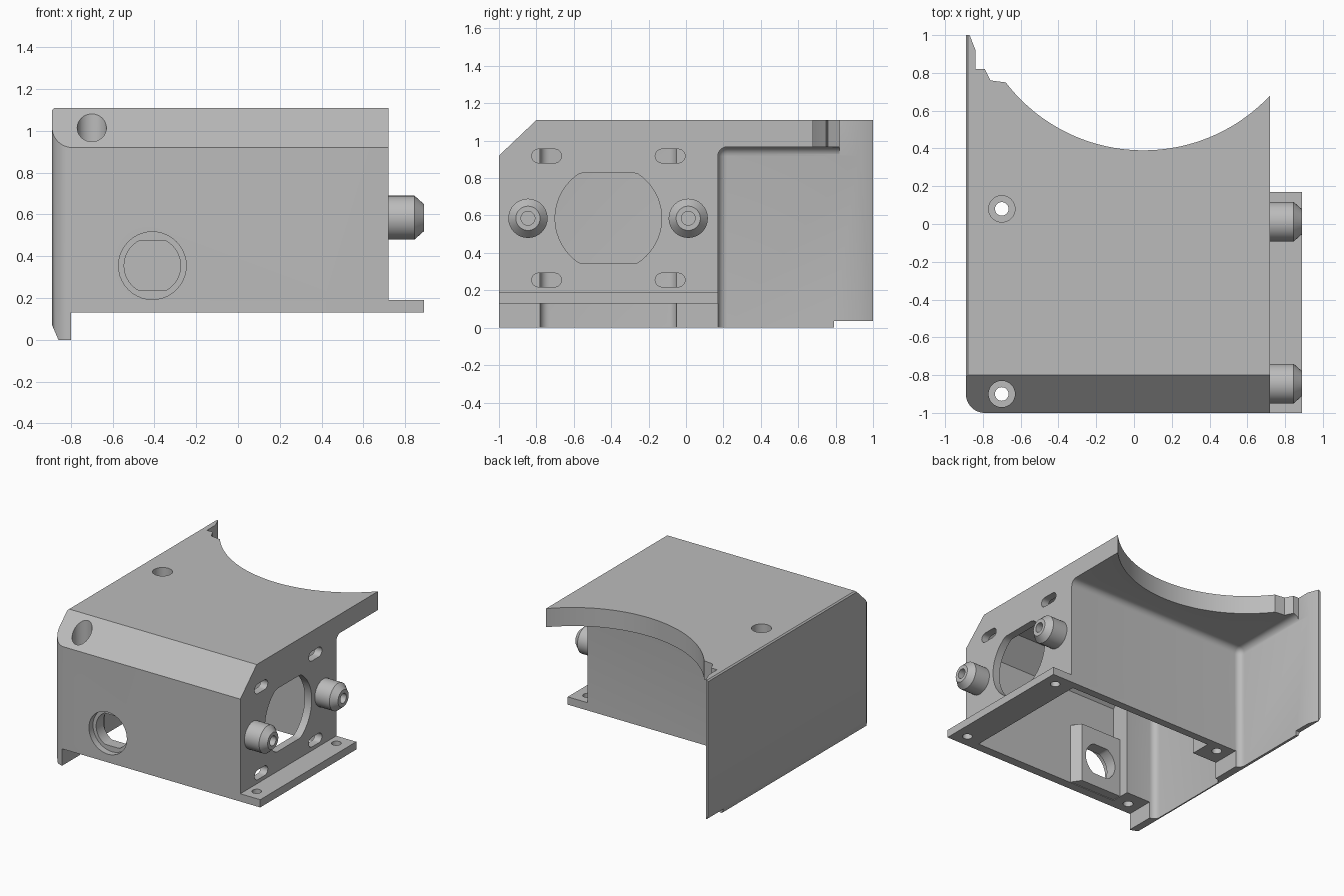
import bpy, bmesh
from math import cos, sin, radians

cube = bpy.data.objects.get("Cube")
if cube:
    bpy.data.objects.remove(cube, do_unlink=True)

grey = bpy.data.materials.new("light grey plastic")
grey.use_nodes = True
COLOUR = (0.5, 0.5, 0.5, 1)
grey.diffuse_color = COLOUR
grey.node_tree.nodes["Principled BSDF"].inputs["Base Color"].default_value = COLOUR


def make(name, bm):
    bmesh.ops.recalc_face_normals(bm, faces=bm.faces)
    mesh = bpy.data.meshes.new(name)
    bm.to_mesh(mesh)
    bm.free()
    mesh.materials.append(grey)
    obj = bpy.data.objects.new(name, mesh)
    bpy.context.collection.objects.link(obj)
    return obj


def prism(name, axis, pts, lo, hi):
    """Extrude a 2D outline along an axis."""
    place = {"x": lambda a, b, h: (h, a, b),
             "y": lambda a, b, h: (a, h, b),
             "z": lambda a, b, h: (a, b, h)}[axis]
    bm = bmesh.new()
    low = [bm.verts.new(place(a, b, lo)) for a, b in pts]
    high = [bm.verts.new(place(a, b, hi)) for a, b in pts]
    bm.faces.new(low)
    bm.faces.new(high)
    for i in range(len(pts)):
        j = (i + 1) % len(pts)
        bm.faces.new((low[i], low[j], high[j], high[i]))
    return make(name, bm)


def box(name, x, y, z, round_edges=0):
    obj = prism(name, "z", [(x[0], y[0]), (x[1], y[0]), (x[1], y[1]), (x[0], y[1])], *z)
    if round_edges:
        bm = bmesh.new()
        bm.from_mesh(obj.data)
        bmesh.ops.bevel(bm, geom=bm.edges[:], offset=round_edges, segments=6,
                        profile=0.5, affect="EDGES")
        bm.to_mesh(obj.data)
        bm.free()
    return obj


def arc(cx, cy, r, start, end, n):
    return [(cx + r * cos(radians(start + (end - start) * i / n)),
             cy + r * sin(radians(start + (end - start) * i / n))) for i in range(n + 1)]


def circle(cx, cy, r, n=40):
    return arc(cx, cy, r, 0, 360, n)[:-1]


def flatted(cx, cy, r, half):
    """Circle with flats above and below."""
    return [(a, max(cy - half, min(cy + half, b))) for a, b in circle(cx, cy, r, 64)]


def slot(cx, cy, half, r):
    return arc(cx + half - r, cy, r, -90, 90, 10) + arc(cx - half + r, cy, r, 90, 270, 10)


def combine(target, tool, operation="DIFFERENCE"):
    tool.hide_render = True
    mod = target.modifiers.new("bool", "BOOLEAN")
    mod.operation = operation
    mod.solver = "EXACT"
    mod.object = tool
    bpy.ops.object.select_all(action="DESELECT")
    bpy.context.view_layer.objects.active = target
    target.select_set(True)
    bpy.ops.object.modifier_apply(modifier=mod.name)
    bpy.data.objects.remove(tool, do_unlink=True)


def smooth(obj):
    bpy.ops.object.select_all(action="DESELECT")
    bpy.context.view_layer.objects.active = obj
    obj.select_set(True)
    bpy.ops.object.shade_smooth_by_angle(angle=radians(30))


# Housing blank with sloped front top edge, plus mounting flange
housing = prism("housing", "x",
                [(-1, 0), (-1, 0.92), (-0.8, 1.11), (1, 1.11), (1, 0.035),
                 (0.79, 0.035), (0.79, 0)], -0.89, 0.72)
combine(housing, box("flange", (0.5, 0.89), (-1, 0.3), (0.05, 0.19)), "UNION")

# Underside, leaving the long side wall as a skirt
combine(housing, box("under_cut", (-0.8, 1.1), (-1.2, 1.2), (-0.2, 0.13)))

# Open rear bay below the roof, with filleted inner corners
combine(housing, box("rear_cut", (-0.84, 1.3), (0.17, 1.4), (-0.3, 0.967), 0.05))

# Curved cutout and stepped corner of the roof
roof_edge = [(-0.87, 1.1), (-0.87, 1.0), (-0.839, 0.92), (-0.839, 0.82), (-0.79, 0.82),
             (-0.76, 0.76)] + arc(0.05, 1.309, 0.919, -142.5, -41, 48) + [(0.9, 1.1)]
combine(housing, prism("roof_cut", "z", roof_edge, -0.1, 1.3))

# Rounded front corner, and chamfers along the skirt and roof
corner = [(-0.95, -1.05), (-0.79, -1.05)] + arc(-0.79, -0.9, 0.1, 270, 180, 12) + [(-0.95, -0.9)]
combine(housing, prism("corner_cut", "z", corner, -0.1, 1.3))
combine(housing, prism("skirt_cut", "y", [(-0.95, 0.07), (-0.89, 0.07), (-0.86, 0),
                                          (-0.86, -0.1), (-0.95, -0.1)], -1.2, 1.2))
combine(housing, prism("roof_chamfer", "y", [(-0.95, 1.1), (-0.89, 1.1), (-0.88, 1.11),
                                             (-0.88, 1.2), (-0.95, 1.2)], -1.2, 1.2))

# Hollow interior, with a pocket between the two screw columns
combine(housing, prism("cavity", "x", [(-0.93, 0), (-0.93, 0.88), (-0.77, 1.04),
                                       (0.11, 1.04), (0.11, 0)], -0.59, 0.66))
combine(housing, box("side_pocket", (-0.85, -0.45), (-0.78, -0.05), (-0.3, 1.03), 0.05))

# Pad behind the front port, then the port
combine(housing, prism("port_pad", "z", [(-0.63, -0.95), (-0.63, -0.86), (-0.24, -0.86),
                                         (-0.18, -0.95)], 0.135, 0.6), "UNION")
combine(housing, prism("port_recess", "y", circle(-0.41, 0.355, 0.162), -1.1, -0.95))
combine(housing, prism("port", "y", flatted(-0.41, 0.355, 0.135, 0.12), -1.1, -0.8))

# Motor opening and its four slots
combine(housing, prism("opening", "x", flatted(-0.415, 0.585, 0.285, 0.243), 0.6, 0.8))
for y in (-0.745, -0.085):
    for z in (0.255, 0.918):
        combine(housing, prism("slot", "x", slot(y, z, 0.08, 0.037), 0.6, 0.8))

# Counterbored column holes and flange holes
for y in (-0.9, 0.08):
    combine(housing, prism("bore", "z", circle(-0.7, y, 0.07, 32), 0.8, 1.3))
    combine(housing, prism("screw_hole", "z", circle(-0.7, y, 0.036, 24), -0.1, 1.0))
    combine(housing, prism("flange_hole", "z", circle(0.79, min(y, 0.07), 0.035, 24), 0, 0.3))
smooth(housing)

# Two hollow locating pins with tapered tips
for name, y in (("front_pin", -0.845), ("rear_pin", 0.012)):
    bm = bmesh.new()
    section = [(0.7, 0.037), (0.7, 0.105), (0.845, 0.105), (0.89, 0.065), (0.89, 0.037)]
    verts = [bm.verts.new((x, y, 0.585 + r)) for x, r in section]
    edges = [bm.edges.new((verts[i - 1], verts[i])) for i in range(len(verts))]
    bmesh.ops.spin(bm, geom=verts + edges, cent=(0, y, 0.585), axis=(1, 0, 0),
                   angle=radians(360), steps=32)
    bmesh.ops.remove_doubles(bm, verts=bm.verts[:], dist=0.0005)
    smooth(make(name, bm))
